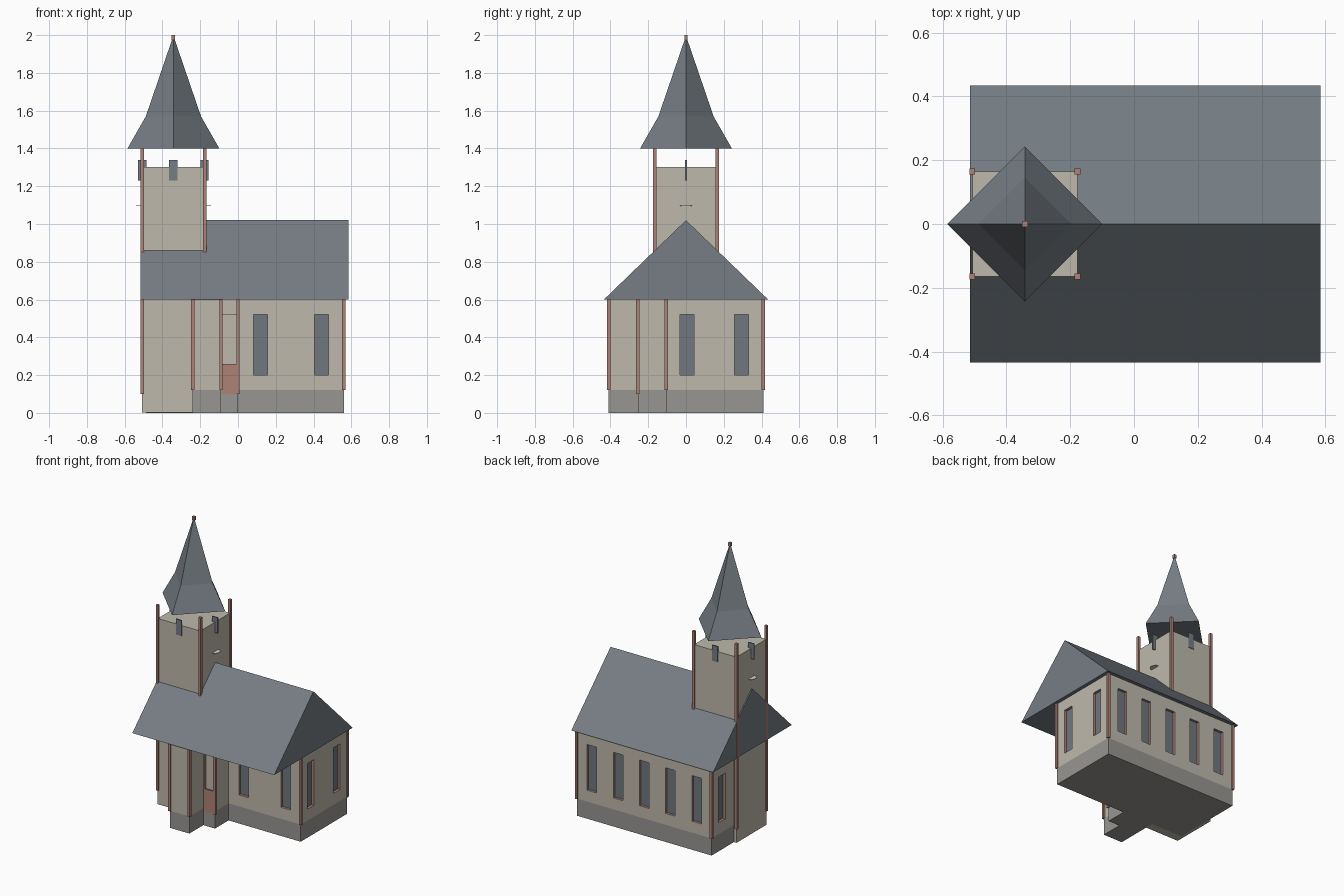
import bpy, bmesh
from math import pi

cube = bpy.data.objects.get("Cube")
if cube:
    bpy.data.objects.remove(cube, do_unlink=True)


def material(name, rgb):
    m = bpy.data.materials.new(name)
    m.use_nodes = True
    m.diffuse_color = (*rgb, 1)
    m.node_tree.nodes["Principled BSDF"].inputs["Base Color"].default_value = (*rgb, 1)
    return m


WALL = material("pale plaster", (0.515, 0.485, 0.413))
SLATE = material("roof slate", (0.181, 0.205, 0.231))
GLASS = material("window grey", (0.162, 0.185, 0.212))
TRIM = material("reddish trim", (0.413, 0.223, 0.178))
STONE = material("plinth stone", (0.314, 0.305, 0.287))
DIAL = material("dial white", (0.62, 0.6, 0.54))


def finish(name, bm, *mats):
    bmesh.ops.recalc_face_normals(bm, faces=bm.faces)
    mesh = bpy.data.meshes.new(name)
    bm.to_mesh(mesh)
    bm.free()
    for m in mats:
        mesh.materials.append(m)
    ob = bpy.data.objects.new(name, mesh)
    bpy.context.collection.objects.link(ob)
    return ob


def add_box(bm, lo, hi):
    geo = bmesh.ops.create_cube(bm, size=1)
    for v in geo["verts"]:
        for i in range(3):
            v.co[i] = lo[i] if v.co[i] < 0 else hi[i]
    return {f for v in geo["verts"] for f in v.link_faces}


def box(name, lo, hi, mat):
    bm = bmesh.new()
    add_box(bm, lo, hi)
    return finish(name, bm, mat)


def extruded(name, points, offset, *mats):
    bm = bmesh.new()
    face = bm.faces.new([bm.verts.new(p) for p in points])
    out = bmesh.ops.extrude_face_region(bm, geom=[face])
    moved = [v for v in out["geom"] if isinstance(v, bmesh.types.BMVert)]
    bmesh.ops.translate(bm, verts=moved, vec=offset)
    if not any(len(f.verts) == len(points) and f is face for f in bm.faces):
        bm.faces.new([v for v in bm.verts if v not in moved])
    return finish(name, bm, *mats)


# Stepped footprint: nave, porch and entrance corner
BACK, FRONT, LEFT, RIGHT = 0.41, -0.105, 0.56, -0.486
PORCH, ENTRY = -0.41, -0.255
plan = [(RIGHT, BACK), (RIGHT, FRONT), (-0.24, FRONT), (-0.24, PORCH), (-0.09, PORCH),
        (-0.09, ENTRY), (0, ENTRY), (0, FRONT), (LEFT, FRONT), (LEFT, BACK)]
extruded("plinth", [(x, y, 0) for x, y in plan], (0, 0, 0.12), STONE)
walls = extruded("nave_walls", [(x, y, 0.12) for x, y in plan], (0, 0, 0.48),
                 WALL, GLASS, TRIM)

# Recessed openings: glass at the back of each recess, trim on its sides
DEPTH, HALF = 0.018, 0.037
cut = bmesh.new()


def opening(x, y, axis, half, bottom, top, pane):
    """Cut into the wall at (x, y); axis is the wall normal (0 = x, 1 = y)."""
    r = [half, half]
    r[axis] = DEPTH
    for f in add_box(cut, (x - r[0], y - r[1], bottom), (x + r[0], y + r[1], top)):
        f.normal_update()
        f.material_index = pane if abs(f.normal[axis]) > 0.9 else 2


for i in range(5):
    opening(0.443 - 0.203 * i, BACK, 1, HALF, 0.2, 0.52, 1)
for x in (0.118, 0.443):
    opening(x, FRONT, 1, HALF, 0.2, 0.52, 1)
for y in (0.005, 0.295):
    opening(LEFT, y, 0, HALF, 0.2, 0.52, 1)
opening(RIGHT, 0.295, 0, HALF, 0.2, 0.52, 1)
opening(-0.045, ENTRY, 1, 0.036, 0.14, 0.52, 0)
cutter = finish("opening_cutter", cut, WALL, GLASS, TRIM)
cutter.hide_render = True
mod = walls.modifiers.new("openings", "BOOLEAN")
mod.operation, mod.object, mod.solver = "DIFFERENCE", cutter, "EXACT"
bpy.context.view_layer.objects.active = walls
bpy.ops.object.modifier_apply(modifier=mod.name)
bpy.data.objects.remove(cutter, do_unlink=True)

# Door lower panel
box("door_panel", (-0.085, ENTRY - 0.004, 0.1), (-0.005, ENTRY + 0.004, 0.26), TRIM)

# Gabled roof, closed underneath
extruded("nave_roof", [(-0.515, -0.435, 0.6), (-0.515, 0.435, 0.6), (-0.515, 0, 1.02)],
         (1.1, 0, 0), SLATE)

# Tower with corner posts
TX, TR = -0.342, 0.165
box("tower", (TX - TR, -TR, 0.001), (TX + TR, TR, 1.303), WALL)


def post(name, x, y, bottom, top, r=0.009):
    box(name, (x - r, y - r, bottom), (x + r, y + r, top), TRIM)


for sx in (-1, 1):
    for sy in (-1, 1):
        post("tower_post", TX + sx * TR, sy * TR, 0.1, 1.4)
for x, y in ((RIGHT, BACK), (LEFT, BACK), (LEFT, FRONT), (-0.24, PORCH), (-0.09, PORCH)):
    post("wall_post", x, y, 0.12, 0.6)
post("entrance_post", 0, ENTRY, 0.1, 0.6)

# Slate louvre plates, all lying across the same direction
for x, y in ((TX, -TR), (TX, TR), (TX - TR, 0), (TX + TR, 0)):
    box("belfry_plate", (x - 0.022, y - 0.004, 1.23), (x + 0.022, y + 0.004, 1.34), SLATE)

# Flat dials on both sides of the tower
for side in (-1, 1):
    bm = bmesh.new()
    bmesh.ops.create_cone(bm, cap_ends=True, segments=16, radius1=0.033, radius2=0.033, depth=0.004)
    dial = finish("tower_dial", bm, DIAL)
    dial.location = (TX + side * TR, 0, 1.097)

# Four-sided spire with flared foot, set diagonally
bm = bmesh.new()
rings = []
for r, z in ((0.243, 1.4), (0.146, 1.57), (0.004, 1.985)):
    rings.append([bm.verts.new((TX + r * dx, r * dy, z))
                  for dx, dy in ((1, 0), (0, 1), (-1, 0), (0, -1))])
for low, high in zip(rings, rings[1:]):
    for i in range(4):
        j = (i + 1) % 4
        bm.faces.new((low[i], low[j], high[j], high[i]))
bm.faces.new(rings[0])
bm.faces.new(rings[-1])
finish("spire", bm, SLATE)
post("finial", TX, 0, 1.975, 2.0)
